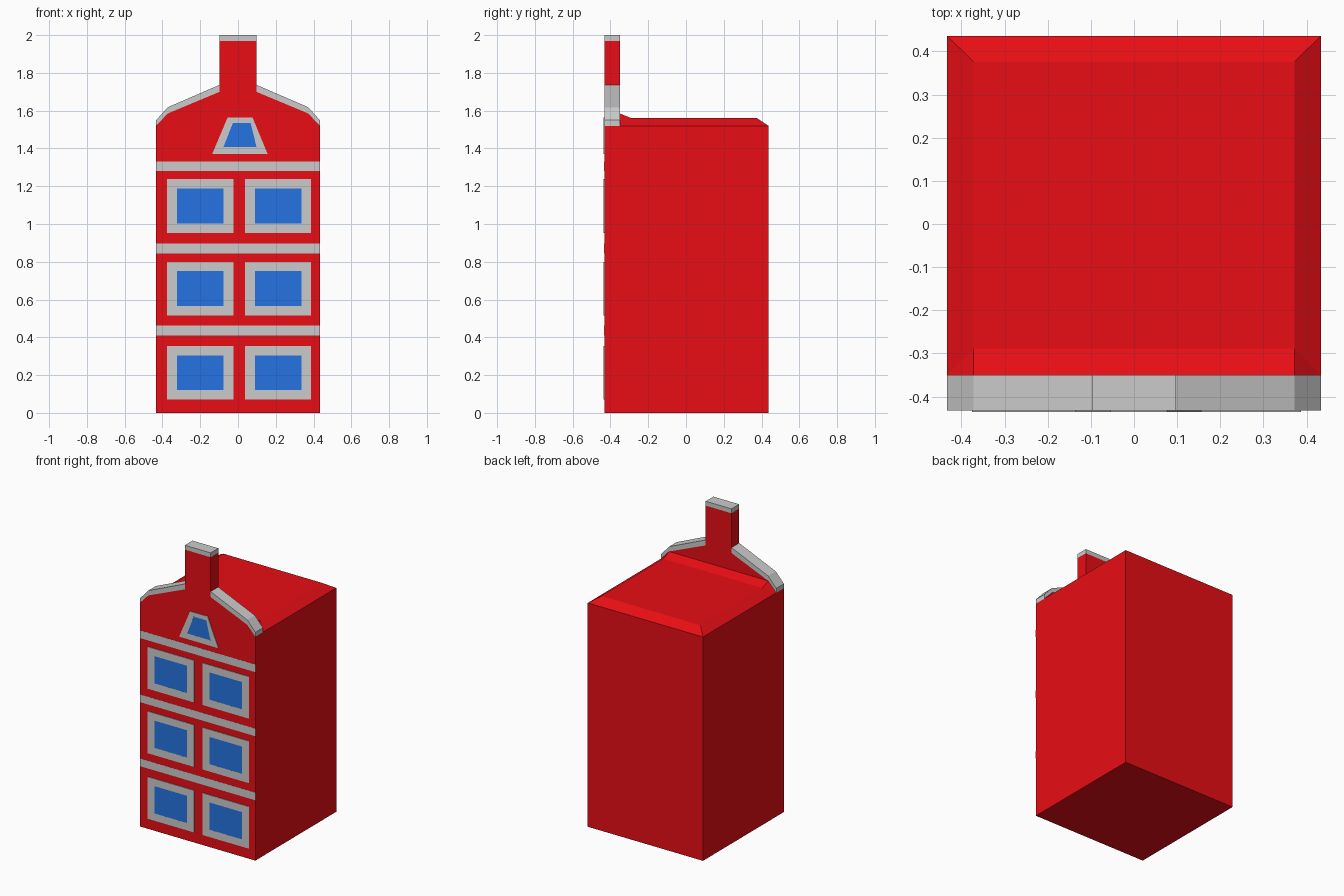
import bpy, bmesh

if "Cube" in bpy.data.objects:
    bpy.data.objects.remove(bpy.data.objects["Cube"])

FRONT, GABLE_BACK, BACK, HALF = -0.432, -0.35, 0.436, 0.433
EAVE = 1.52


def material(name, rgb):
    m = bpy.data.materials.new(name)
    m.diffuse_color = (*rgb, 1)
    m.use_nodes = True
    m.node_tree.nodes["Principled BSDF"].inputs["Base Color"].default_value = m.diffuse_color
    return m


RED = material("red_wall", (0.807, 0.0043, 0.0075))
BLUE = material("blue_glass", (0.0185, 0.175, 0.767))


def finish(name, bm, mat=None):
    bmesh.ops.remove_doubles(bm, verts=bm.verts, dist=0.0001)
    bmesh.ops.recalc_face_normals(bm, faces=bm.faces)
    me = bpy.data.meshes.new(name)
    bm.to_mesh(me)
    bm.free()
    if mat:
        me.materials.append(mat)
    bpy.context.collection.objects.link(bpy.data.objects.new(name, me))


def face(bm, pts):
    return bm.faces.new([bm.verts.new(p) for p in pts])


def prism(bm, pts, y0, y1, skip=()):
    """Extrude an (x, z) outline from y0 to y1; skip lists side edges left open."""
    face(bm, [(x, y0, z) for x, z in pts])
    face(bm, [(x, y1, z) for x, z in reversed(pts)])
    for i, (a, b) in enumerate(zip(pts, pts[1:] + pts[:1])):
        if i not in skip:
            face(bm, [(a[0], y0, a[1]), (a[0], y1, a[1]), (b[0], y1, b[1]), (b[0], y0, b[1])])


def solid(name, pts, y0, y1, mat=None):
    bm = bmesh.new()
    prism(bm, pts, y0, y1)
    finish(name, bm, mat)


def rect(x0, x1, z0, z1):
    return [(x0, z0), (x1, z0), (x1, z1), (x0, z1)]


def window(name, outer, inner):
    """Thin grey frame around a nearly flush blue pane."""
    bm = bmesh.new()
    y0, y1 = -0.436, FRONT
    n = len(outer)
    for i in range(n):
        a, b, c, d = outer[i], outer[(i + 1) % n], inner[(i + 1) % n], inner[i]
        face(bm, [(p[0], y0, p[1]) for p in (a, b, c, d)])
        for p, q in ((a, b), (c, d)):
            face(bm, [(p[0], y0, p[1]), (p[0], y1, p[1]), (q[0], y1, q[1]), (q[0], y0, q[1])])
    finish(name + "_frame", bm)
    solid(name + "_glass", inner, -0.4358, FRONT, BLUE)


# Walls and stepped gable
bm = bmesh.new()
prism(bm, rect(-HALF, HALF, 0, EAVE), FRONT, BACK, skip=(2,))
slope = [(HALF, EAVE), (0.372, 1.585), (0.097, 1.70)]
right = slope + [(0.097, 1.97)]
gable = right + [(-x, z) for x, z in reversed(right)]
prism(bm, gable, FRONT, GABLE_BACK, skip=(len(gable) - 1,))
bmesh.ops.remove_doubles(bm, verts=bm.verts, dist=0.0001)
bmesh.ops.dissolve_limit(bm, angle_limit=0.01, verts=bm.verts, edges=bm.edges)
finish("walls", bm, RED)

# Low hipped roof with a flashing slope against the gable
bm = bmesh.new()
T, RX, RY0, RY1 = 1.56, 0.372, -0.288, 0.376
face(bm, [(-RX, RY0, T), (RX, RY0, T), (RX, RY1, T), (-RX, RY1, T)])
face(bm, [(-RX, RY1, T), (RX, RY1, T), (HALF, BACK, EAVE), (-HALF, BACK, EAVE)])
face(bm, [(-RX, GABLE_BACK, 1.585), (RX, GABLE_BACK, 1.585), (RX, RY0, T), (-RX, RY0, T)])
for s in (-1, 1):
    face(bm, [(s * RX, RY0, T), (s * HALF, GABLE_BACK, EAVE), (s * HALF, BACK, EAVE), (s * RX, RY1, T)])
    face(bm, [(s * RX, RY0, T), (s * RX, GABLE_BACK, 1.585), (s * HALF, GABLE_BACK, EAVE)])
finish("roof", bm, RED)

# Grey coping along the gable and on the top
for side, s in (("left", -1), ("right", 1)):
    pts = slope + [(0.097, 1.737), (0.372, 1.618), (HALF, 1.55)]
    solid(side + "_coping", [(s * x, z) for x, z in pts], FRONT, GABLE_BACK)
solid("top_coping", rect(-0.097, 0.097, 1.97, 2.0), FRONT, GABLE_BACK)

# Floor bands
for i, z in enumerate((0.41, 0.845, 1.28)):
    solid(f"band_{i}", rect(-HALF, HALF, z, z + 0.052), -0.4328, FRONT)

# Window grid
for r, z in enumerate((0.07, 0.515, 0.953)):
    for c, (x, g) in enumerate(((-0.375, -0.322), (0.037, 0.09))):
        window(f"window_{r}_{c}", rect(x, x + 0.35, z, z + 0.285),
               rect(g, g + 0.245, z + 0.05, z + 0.235))

# Attic window
window("attic_window",
       [(-0.137, 1.37), (0.157, 1.37), (0.077, 1.564), (-0.055, 1.564)],
       [(-0.077, 1.408), (0.098, 1.408), (0.067, 1.535), (-0.027, 1.535)])
